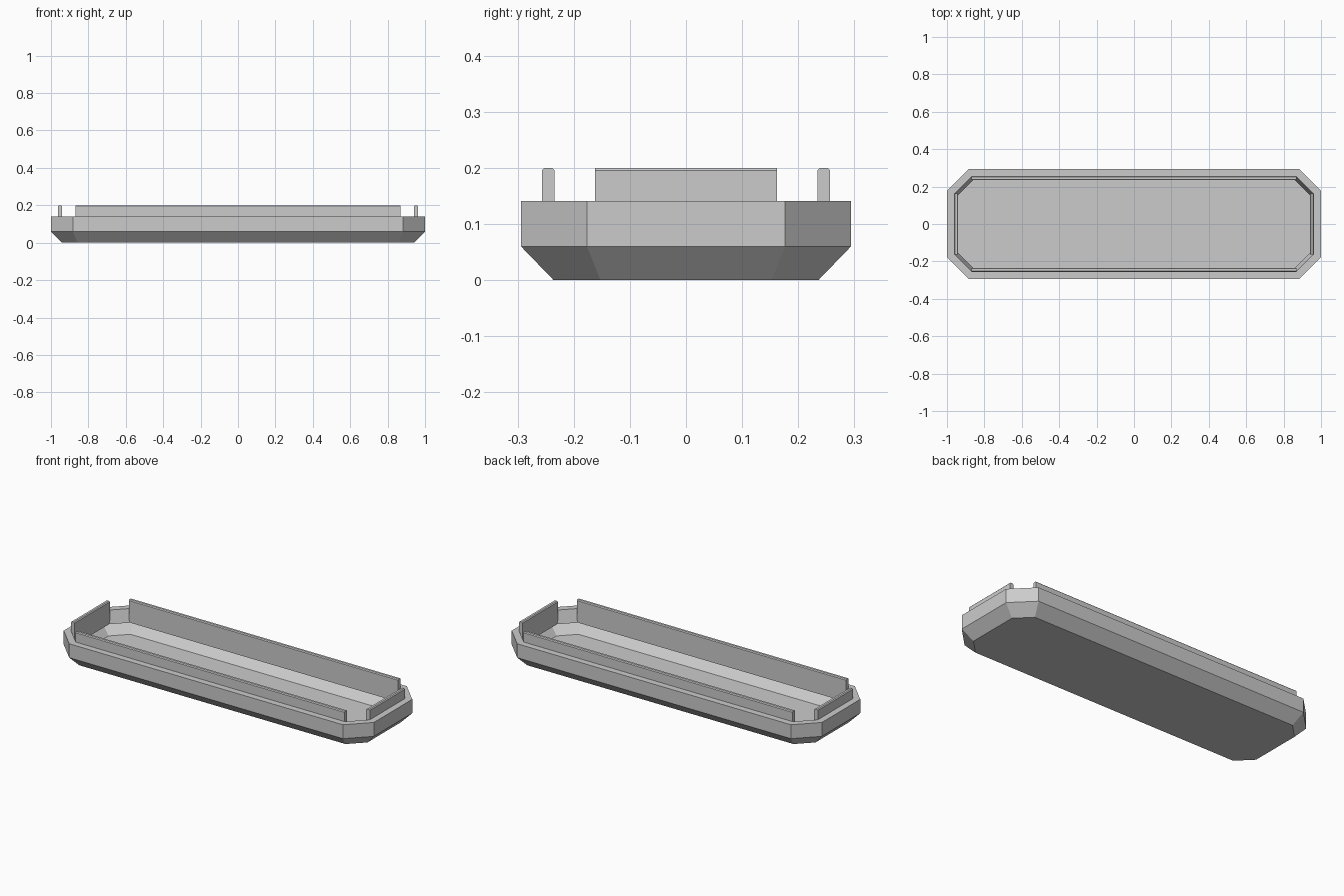
import bpy, bmesh, math
from mathutils import Matrix, Vector

if "Cube" in bpy.data.objects:
    bpy.data.objects.remove(bpy.data.objects["Cube"])

grey = bpy.data.materials.new("light_grey")
grey.use_nodes = True
colour = (0.6, 0.6, 0.6, 1)
grey.diffuse_color = colour
grey.node_tree.nodes["Principled BSDF"].inputs["Base Color"].default_value = colour

HALF_X, HALF_Y, CHAMFER = 1.0, 0.294, 0.1175


def finish(name, bm):
    mesh = bpy.data.meshes.new(name)
    bm.to_mesh(mesh)
    bm.free()
    mesh.materials.append(grey)
    obj = bpy.data.objects.new(name, mesh)
    bpy.context.collection.objects.link(obj)
    return obj


def octagon(bm, inset, z):
    """Chamfered rectangle, inset evenly on every side, counter-clockwise."""
    x, y = HALF_X - inset, HALF_Y - inset
    c = CHAMFER - inset * (2 - math.sqrt(2))
    points = []
    for sx, sy in ((1, 1), (-1, 1), (-1, -1), (1, -1)):
        pair = [(sx * x, sy * (y - c), z), (sx * (x - c), sy * y, z)]
        points += pair if sx * sy > 0 else pair[::-1]
    return [bm.verts.new(p) for p in points]


# Tray shell: flat base, sloped skirt, side wall, rim and inward-leaning inner wall
bm = bmesh.new()
profile = [(0.058, 0), (0, 0.06), (0, 0.141), (0.038, 0.141), (0.058, 0.068)]
rings = [octagon(bm, inset, z) for inset, z in profile]
bm.faces.new(rings[0][::-1])
for low, high in zip(rings, rings[1:]):
    for i in range(8):
        j = (i + 1) % 8
        bm.faces.new((low[i], low[j], high[j], high[i]))
finish("tray_shell", bm)


# Raised lips: one thin upright strip along each straight side
def lip(name, centre, size):
    bm = bmesh.new()
    bmesh.ops.create_cube(bm, size=1, matrix=Matrix.Translation(centre) @ Matrix.Diagonal((*size, 1)))
    top = max(v.co.z for v in bm.verts)
    along = 0 if size[0] > size[1] else 1
    edges = [e for e in bm.edges
             if all(v.co.z > top - 0.001 for v in e.verts)
             and abs(e.verts[0].co[along] - e.verts[1].co[along]) > 0.1]
    bmesh.ops.bevel(bm, geom=edges, offset=0.005, segments=1, affect='EDGES')
    finish(name, bm)


BOTTOM, TOP, THICK = 0.068, 0.2, 0.023
mid, tall = (BOTTOM + TOP) / 2, TOP - BOTTOM
for side, long_name, short_name in ((-1, "front_lip", "right_lip"), (1, "back_lip", "left_lip")):
    lip(long_name, Vector((0, side * 0.2455, mid)), (1.735, THICK, tall))
    lip(short_name, Vector((side * 0.9515, 0, mid)), (THICK, 0.324, tall))
